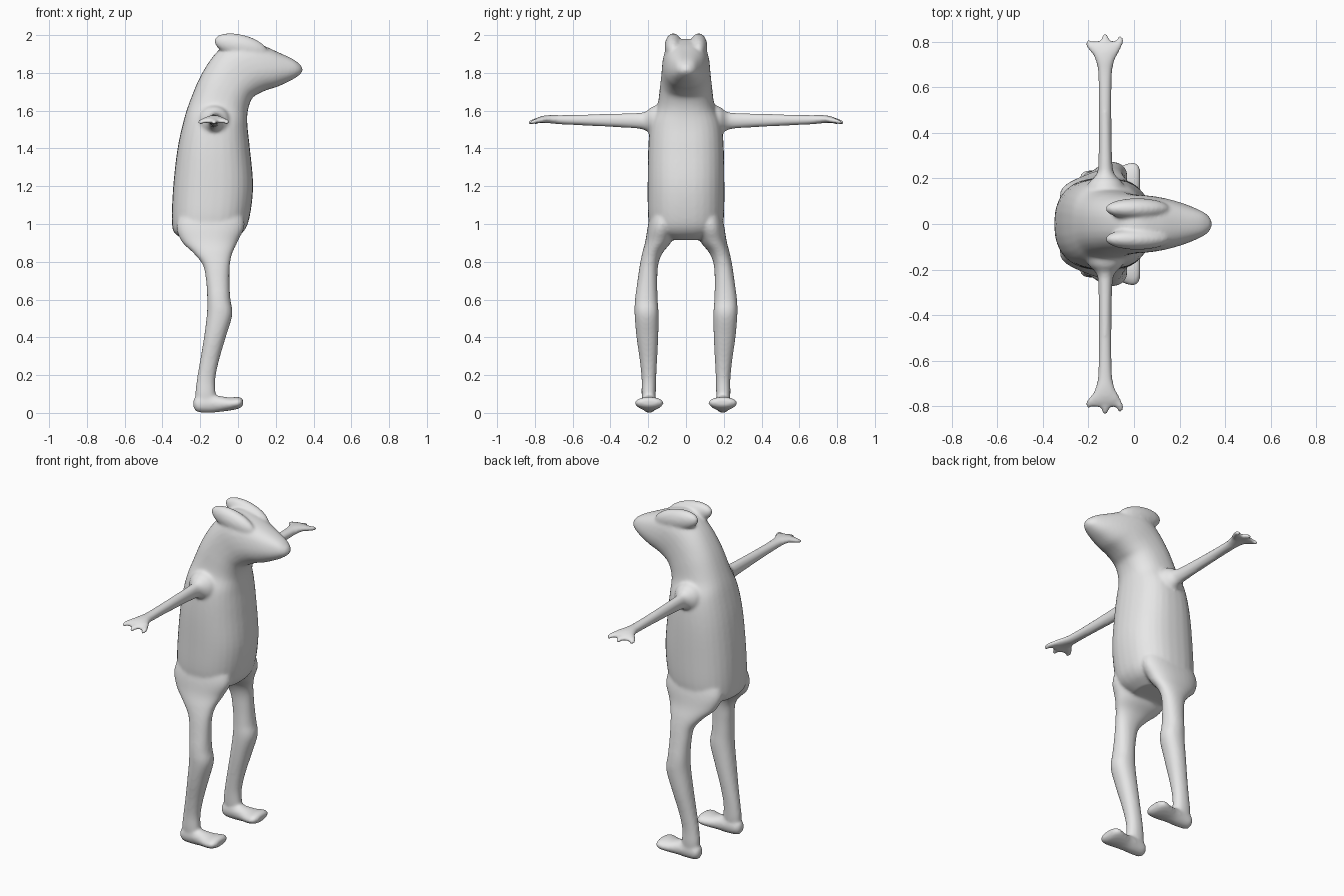
import bpy, bmesh, math
from mathutils import Vector, Matrix

if "Cube" in bpy.data.objects:
    bpy.data.objects.remove(bpy.data.objects["Cube"])

bm = bmesh.new()


def spline(rows, k=5):
    """Catmull-Rom interpolation of section rows."""
    out = []
    for i in range(len(rows) - 1):
        a, b = rows[max(i - 1, 0)], rows[i]
        c, d = rows[i + 1], rows[min(i + 2, len(rows) - 1)]
        for s in range(k):
            t = s / k
            out.append([0.5 * (2 * q + (r - p) * t + (2 * p - 5 * q + 4 * r - w) * t * t
                               + (3 * q - p - 3 * r + w) * t ** 3)
                        for p, q, r, w in zip(a, b, c, d)])
    out.append(list(rows[-1]))
    return out


def loft(sections, power=2.0, n=32):
    """Skin a closed tube over (centre, half axis u, half axis v) sections."""
    rings = []
    for c, u, v in sections:
        ring = []
        for i in range(n):
            a = 2 * math.pi * i / n
            cu, sv = math.cos(a), math.sin(a)
            cu = math.copysign(abs(cu) ** (2 / power), cu)
            sv = math.copysign(abs(sv) ** (2 / power), sv)
            ring.append(bm.verts.new(c + u * cu + v * sv))
        rings.append(ring)
    for r, s in zip(rings, rings[1:]):
        for i in range(n):
            j = (i + 1) % n
            bm.faces.new((r[i], r[j], s[j], s[i]))
    bm.faces.new(rings[0][::-1])
    bm.faces.new(rings[-1])


# torso and head: back x, z, front x, z, half width
body = [(-.27, .915, -.04, .915, .10), (-.335, .95, .025, .955, .18),
        (-.35, 1.02, .06, 1.03, .20), (-.343, 1.2, .08, 1.2, .203),
        (-.32, 1.4, .063, 1.4, .20), (-.287, 1.55, .05, 1.52, .187),
        (-.255, 1.65, .052, 1.60, .152), (-.20, 1.78, .075, 1.665, .138),
        (-.13, 1.89, .11, 1.69, .13), (-.05, 1.965, .155, 1.71, .125),
        (.02, 1.98, .205, 1.725, .115), (.11, 1.955, .25, 1.745, .098),
        (.20, 1.915, .295, 1.768, .075), (.29, 1.873, .332, 1.795, .046),
        (.335, 1.84, .343, 1.815, .015)]
loft([(Vector(((a + c) / 2, 0, (b + d) / 2)), Vector(((c - a) / 2, 0, (d - b) / 2)),
       Vector((0, w, 0))) for a, b, c, d, w in spline(body)], power=2.4)

# leg: back x, front x, inner y, outer y, z
leg = [(-.27, .0, .05, .17, 1.12), (-.325, .035, .05, .20, 1.0), (-.30, .0, .075, .215, .91),
       (-.235, -.03, .125, .232, .845), (-.185, -.043, .148, .245, .78),
       (-.168, -.045, .152, .258, .69), (-.163, -.04, .15, .27, .60),
       (-.165, -.03, .145, .272, .52), (-.18, -.065, .147, .262, .40),
       (-.20, -.10, .153, .245, .28), (-.217, -.12, .158, .235, .18),
       (-.226, -.118, .16, .235, .10), (-.22, -.11, .165, .23, .04)]
# foot: x, y, half width, bottom z, top z
foot = [(-.237, .197, .015, .03, .07), (-.215, .197, .036, .005, .09),
        (-.15, .195, .042, .0, .10), (-.10, .195, .048, .005, .09),
        (-.045, .195, .066, .012, .082), (-.005, .195, .077, .02, .085),
        (.018, .195, .066, .03, .08), (.027, .195, .045, .045, .068)]
# arm and palm: y, x, half width in x, z, half height
arm = [(.12, -.125, .10, 1.54, .10), (.18, -.125, .075, 1.545, .075),
       (.215, -.125, .043, 1.545, .05), (.27, -.126, .031, 1.547, .041),
       (.50, -.127, .028, 1.55, .031), (.66, -.127, .031, 1.552, .025),
       (.72, -.127, .043, 1.555, .022), (.765, -.127, .064, 1.553, .018),
       (.795, -.127, .068, 1.546, .013), (.805, -.127, .055, 1.543, .007)]

for side in (1, -1):
    loft([(Vector(((a + b) / 2, side * (c + d) / 2, z)), Vector(((b - a) / 2, 0, 0)),
           Vector((0, (d - c) / 2, 0))) for a, b, c, d, z in spline(leg)], power=2.2)
    loft([(Vector((x, side * y, (a + b) / 2)), Vector((0, w, 0)), Vector((0, 0, (b - a) / 2)))
          for x, y, w, a, b in spline(foot)])
    loft([(Vector((x, side * y, z)), Vector((w, 0, 0)), Vector((0, 0, h)))
          for y, x, w, z, h in spline(arm)])
    # three short webbed fingers
    for x0, x1, tip in ((-.16, -.197, .808), (-.127, -.127, .836), (-.094, -.06, .826)):
        loft([(Vector((x0, side * .75, 1.552)), Vector((.028, 0, 0)), Vector((0, 0, .014))),
              (Vector((x1, side * (tip - .02), 1.542)), Vector((.018, 0, 0)), Vector((0, 0, .013))),
              (Vector((x1, side * tip, 1.536)), Vector((.008, 0, 0)), Vector((0, 0, .009)))], n=16)
    # brow ridge over the eye, running forward on to the snout
    place = (Matrix.Translation((.015, side * .067, 1.94)) @ Matrix.Rotation(math.radians(14), 4, 'Y')
             @ Matrix.Diagonal((.145, .046, .062, 1)))
    bmesh.ops.create_uvsphere(bm, u_segments=32, v_segments=16, radius=1, matrix=place)

bmesh.ops.recalc_face_normals(bm, faces=bm.faces)
mesh = bpy.data.meshes.new("creature_body")
bm.to_mesh(mesh)
bm.free()
creature = bpy.data.objects.new("creature_body", mesh)
bpy.context.collection.objects.link(creature)
bpy.context.view_layer.objects.active = creature
creature.select_set(True)

# fuse all parts into one soft skin
fuse = creature.modifiers.new("fuse", 'REMESH')
fuse.mode = 'VOXEL'
fuse.voxel_size = .0085
soften = creature.modifiers.new("soften", 'SMOOTH')
soften.factor = .5
soften.iterations = 8
for name in ("fuse", "soften"):
    bpy.ops.object.modifier_apply(modifier=name)
bpy.ops.object.shade_smooth()

skin = bpy.data.materials.new("plain_grey")
skin.diffuse_color = (.8, .8, .8, 1)
skin.use_nodes = True
skin.node_tree.nodes["Principled BSDF"].inputs["Base Color"].default_value = skin.diffuse_color
creature.data.materials.clear()
creature.data.materials.append(skin)
